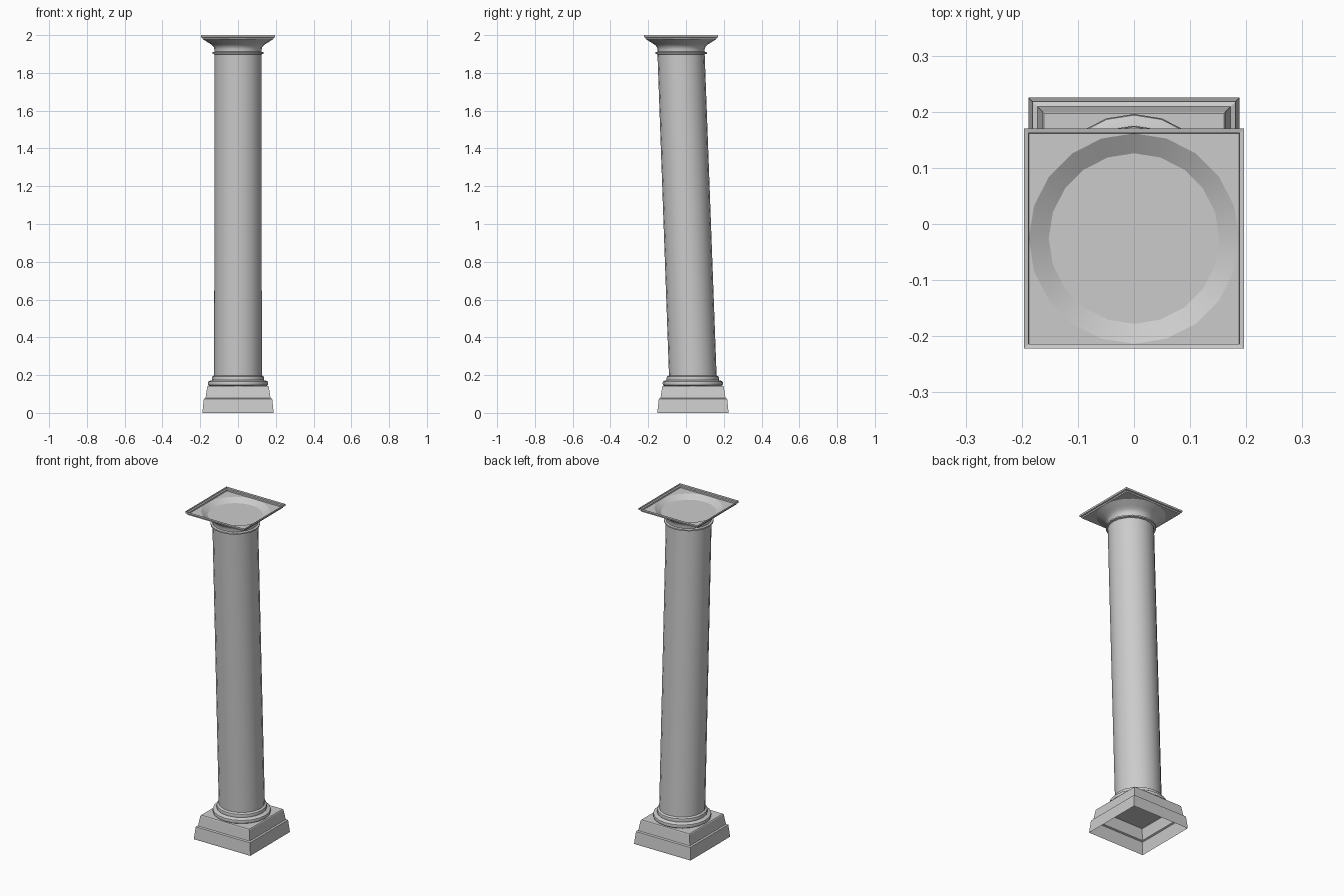
import bpy, bmesh, math

if "Cube" in bpy.data.objects:
    bpy.data.objects.remove(bpy.data.objects["Cube"])

BASE_Y, TOP_Y = 0.037, -0.026      # the shaft leans between these two centres
SIDES = 20


def finish(name, bm, smooth):
    mesh = bpy.data.meshes.new(name)
    bm.to_mesh(mesh)
    bm.free()
    obj = bpy.data.objects.new(name, mesh)
    bpy.context.collection.objects.link(obj)
    if smooth:
        bpy.ops.object.select_all(action='DESELECT')
        obj.select_set(True)
        bpy.context.view_layer.objects.active = obj
        bpy.ops.object.shade_smooth_by_angle(angle=math.radians(35))
    return obj


def stack(name, profile, sides=SIDES, cap_top=False, cap_bottom=False):
    """Loft level rings through (half_width, z, centre_y) points."""
    bm = bmesh.new()
    square = sides == 4
    rings = []
    for r, z, cy in profile:
        rad, off = (r * math.sqrt(2), math.pi / 4) if square else (r, 0)
        rings.append([bm.verts.new((rad * math.cos(off + math.tau * i / sides),
                                    cy + rad * math.sin(off + math.tau * i / sides), z))
                      for i in range(sides)])
    for a, b in zip(rings, rings[1:]):
        for i in range(sides):
            j = (i + 1) % sides
            bm.faces.new((a[i], a[j], b[j], b[i]))
    if cap_top:
        bm.faces.new(rings[-1])
    if cap_bottom:
        bm.faces.new(rings[0][::-1])
    return finish(name, bm, not square)


def at(cy, points):
    return [(r, z, cy) for r, z in points]


# Stepped square plinth, hollow underneath
stack("plinth", at(BASE_Y, [(0.188, 0), (0.188, 0.006), (0.181, 0.074), (0.172, 0.078),
                            (0.163, 0.138), (0.160, 0.142)]), 4, cap_top=True)

# Round base mouldings
stack("base_moulding", at(BASE_Y - 0.001, [
    (0.150, 0.142), (0.158, 0.147), (0.160, 0.156), (0.158, 0.165), (0.150, 0.170),
    (0.138, 0.173), (0.139, 0.182), (0.137, 0.192), (0.126, 0.198)]))

# Leaning shaft
stack("shaft", [(0.126, 0.198, BASE_Y - 0.001), (0.125, 1.90, TOP_Y)])

# Thin collar ring at the neck
stack("neck_ring", at(TOP_Y, [(0.125, 1.898), (0.136, 1.901), (0.136, 1.909), (0.125, 1.912)]))

# Flared capital bowl, floored inside
stack("capital_flare", at(TOP_Y, [(0.125, 1.90), (0.125, 1.925), (0.129, 1.938),
                                  (0.138, 1.948), (0.152, 1.957)]), cap_top=True)
stack("capital_bowl", at(TOP_Y, [(0.152, 1.957), (0.1875, 1.979)]))

# Square tray rim, open on top
stack("abacus_rim", at(TOP_Y, [(0.1875, 1.979), (0.188, 1.987), (0.196, 1.989),
                               (0.196, 2.0)]), 4)

# Corner plates between the square rim and the round bowl
H = 0.1875
bm = bmesh.new()
for q in range(4):
    angles = [q * math.pi / 2 + k * math.tau / SIDES for k in range(SIDES // 4 + 1)]
    mid = q * math.pi / 2 + math.pi / 4
    pts = [(H * math.sqrt(2) * math.cos(mid), H * math.sqrt(2) * math.sin(mid))]
    corner = bm.verts.new((pts[0][0], TOP_Y + pts[0][1], 1.979))
    arc = [bm.verts.new((H * math.cos(a), TOP_Y + H * math.sin(a), 1.979)) for a in angles]
    for a, b in zip(arc, arc[1:]):
        bm.faces.new((corner, a, b))
bmesh.ops.recalc_face_normals(bm, faces=bm.faces)
for f in bm.faces:
    f.normal_update()
    if f.normal.z > 0:
        f.normal_flip()
finish("abacus_plate", bm, False)
